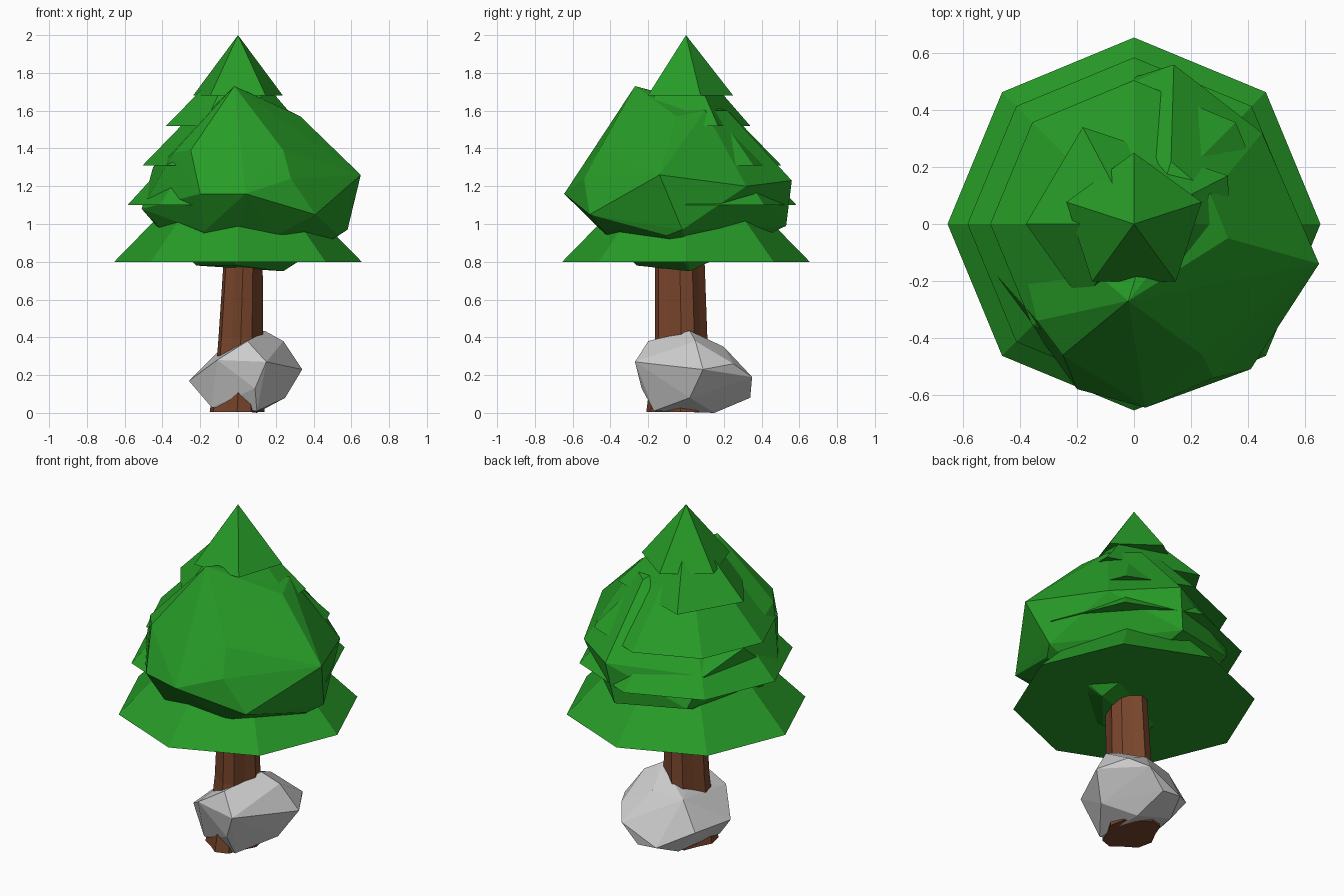
import bpy, bmesh, math


def material(name, rgb):
    m = bpy.data.materials.new(name)
    m.diffuse_color = (*rgb, 1)
    return m


GREEN = material("leaf_green", (0.02, 0.33, 0.02))
BROWN = material("bark_brown", (0.19, 0.06, 0.025))


def finish(name, bm, mat=None):
    bmesh.ops.recalc_face_normals(bm, faces=bm.faces)
    me = bpy.data.meshes.new(name)
    bm.to_mesh(me)
    bm.free()
    ob = bpy.data.objects.new(name, me)
    bpy.context.collection.objects.link(ob)
    if mat:
        me.materials.append(mat)
    return ob


def hull(name, pts, mat=None):
    bm = bmesh.new()
    for p in pts:
        bm.verts.new(p)
    r = bmesh.ops.convex_hull(bm, input=bm.verts)
    bmesh.ops.delete(bm, geom=list({v for v in r["geom_interior"] + r["geom_unused"]
                                    if isinstance(v, bmesh.types.BMVert)}), context='VERTS')
    return finish(name, bm, mat)


def cone(name, z, apex, outline):
    bm = bmesh.new()
    ring = [bm.verts.new((x, y, z)) for x, y in outline]
    tip = bm.verts.new((0, 0, apex))
    bm.faces.new(ring)
    for a, b in zip(ring, ring[1:] + ring[:1]):
        bm.faces.new((a, b, tip))
    return finish(name, bm, GREEN)


def ngon(n, r, start):
    return [(r * math.cos(start + 2 * math.pi * i / n),
             r * math.sin(start + 2 * math.pi * i / n)) for i in range(n)]


# Stacked cone tiers of the tree
cone("bottom_skirt", 0.80, 1.47, ngon(8, 0.655, 0))
cone("lower_tier", 1.10, 1.74, ngon(8, 0.585, 0))
cone("middle_tier", 1.31, 1.83, ngon(8, 0.505, 0))
cone("upper_tier", 1.52, 1.91, [(-0.38, 0), (-0.18, -0.28), (0.2, -0.28),
                                (0.335, 0.0), (0.33, 0.17), (-0.18, 0.34)])
cone("top_tier", 1.68, 2.0, ngon(5, 0.25, math.pi / 2))

# Faceted leaf mass around the tiers, weighted to the front right
hull("leaf_mass", [
    (-0.02, -0.27, 1.73), (0.33, -0.05, 1.57), (0.27, 0.1, 1.60), (0.13, 0.22, 1.60),
    (-0.34, -0.34, 1.38), (-0.25, -0.46, 1.39), (0.24, -0.46, 1.39),
    (0.65, -0.14, 1.26), (0.28, -0.54, 1.24), (0.04, -0.645, 1.16), (-0.2, -0.58, 1.16),
    (0.41, -0.51, 1.05), (0.58, -0.02, 0.97), (0.53, -0.1, 0.94),
    (-0.51, -0.15, 1.08), (-0.44, -0.1, 1.0), (-0.18, -0.44, 0.96), (0.2, -0.42, 0.94),
    (0.14, 0.56, 1.23), (0.45, 0.32, 1.2), (0.1, 0.53, 0.99), (-0.3, 0.42, 1.02),
    (-0.36, 0.34, 1.2), (-0.45, 0.1, 1.3), (0.24, 0.02, 0.75), (-0.22, -0.15, 0.78),
    (0.0, -0.26, 0.78)], GREEN)

# Trunk with grooved bark, narrowing upward
bm = bmesh.new()
N = 12
rings = []
for z, cx, cy, rx, ry in [(0.005, -0.005, -0.03, 0.145, 0.18), (0.25, 0.01, -0.03, 0.125, 0.15),
                          (0.4, 0.015, -0.025, 0.118, 0.138), (0.9, 0.03, -0.035, 0.1, 0.13)]:
    rings.append([bm.verts.new((cx + rx * k * math.cos(2 * math.pi * i / N),
                                cy + ry * k * math.sin(2 * math.pi * i / N), z))
                  for i in range(N) for k in [0.84 if i % 3 == 2 else 1.0]])
for a, b in zip(rings, rings[1:]):
    for i in range(N):
        j = (i + 1) % N
        bm.faces.new((a[i], a[j], b[j], b[i]))
bm.faces.new(rings[0])
bm.faces.new(rings[-1])
finish("trunk", bm, BROWN)

# Boulder around the trunk foot
hull("boulder", [
    (0.14, 0.02, 0.435), (0.24, 0.05, 0.38), (0.05, -0.2, 0.38), (0.08, 0.2, 0.35),
    (-0.11, -0.22, 0.28), (0.15, -0.27, 0.27), (-0.1, 0.17, 0.33), (0.25, 0.25, 0.26),
    (0.34, 0.09, 0.23), (-0.26, -0.05, 0.17), (-0.2, 0.2, 0.17), (0.09, -0.235, 0.13),
    (0.18, 0.35, 0.19), (-0.04, 0.34, 0.09), (0.08, 0.34, 0.08), (0.25, 0.02, 0.08),
    (0.1, -0.17, 0.01), (-0.14, -0.12, 0.03), (-0.09, 0.2, 0.03), (0.1, 0.15, 0.0)])
